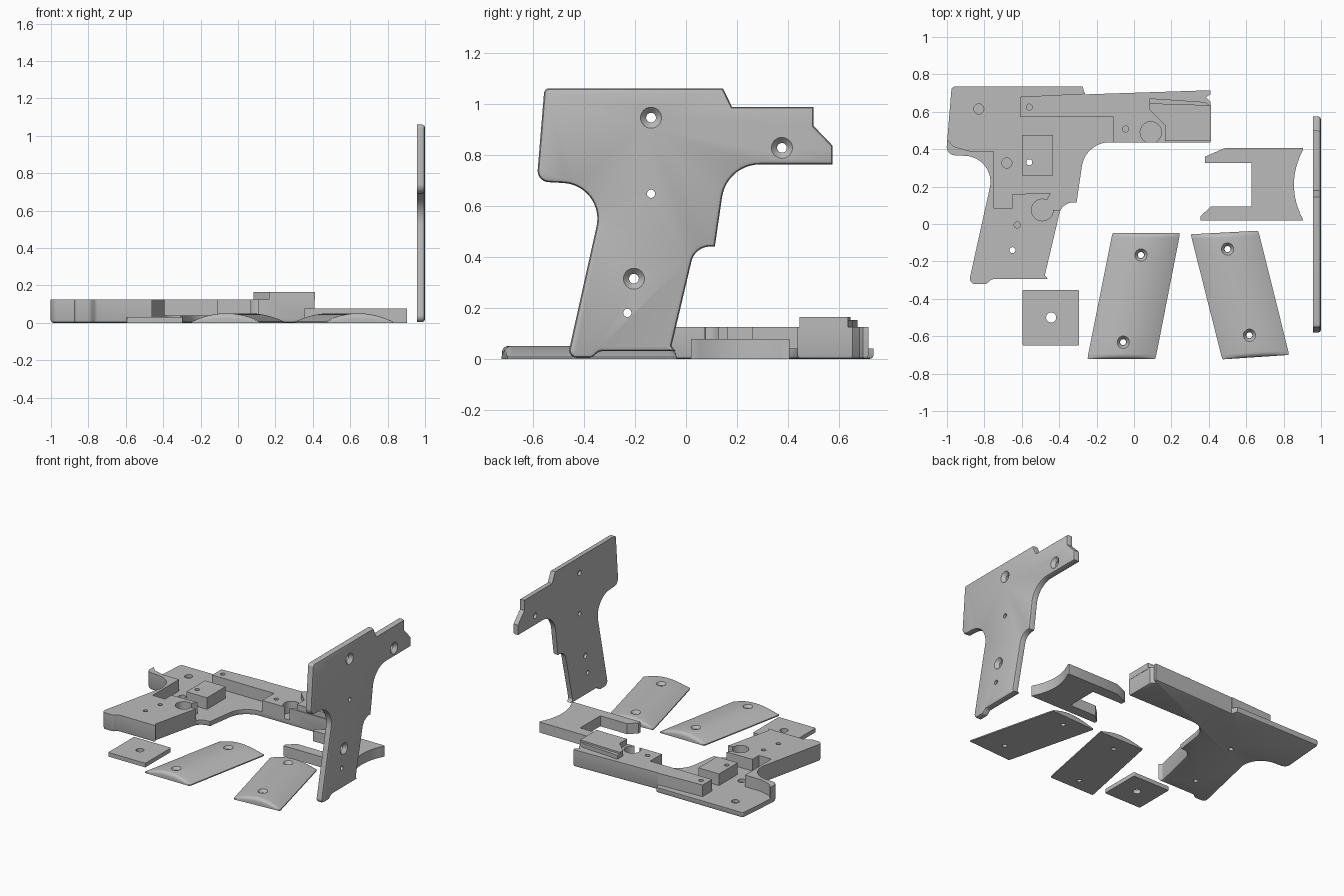
import bpy, bmesh, math
from mathutils import Vector, Matrix

if "Cube" in bpy.data.objects:
    bpy.data.objects.remove(bpy.data.objects["Cube"])

grey = bpy.data.materials.new("plain grey")
grey.diffuse_color = (0.5, 0.5, 0.5, 1)
grey.use_nodes = True
grey.node_tree.nodes["Principled BSDF"].inputs["Base Color"].default_value = grey.diffuse_color


def fillet(corners):
    """Turn (x, y[, radius]) corners into a rounded outline."""
    out = []
    n = len(corners)
    for i, c in enumerate(corners):
        p = Vector(c[:2])
        r = c[2] if len(c) > 2 else 0
        if not r:
            out.append(p)
            continue
        a = (Vector(corners[i - 1][:2]) - p).normalized()
        b = (Vector(corners[(i + 1) % n][:2]) - p).normalized()
        half = a.angle(b) / 2
        t = r / math.tan(half)
        centre = p + (a + b).normalized() * r / math.sin(half)
        s, e = p + a * t - centre, p + b * t - centre
        turn = s.angle_signed(e)
        steps = max(3, int(abs(turn) / 0.12))
        for k in range(steps + 1):
            ang = -turn * k / steps
            out.append(centre + Matrix.Rotation(ang, 2) @ s)
    return out


def add_mesh(name, bm):
    bmesh.ops.recalc_face_normals(bm, faces=bm.faces)
    me = bpy.data.meshes.new(name)
    bm.to_mesh(me)
    bm.free()
    me.materials.append(grey)
    ob = bpy.data.objects.new(name, me)
    bpy.context.collection.objects.link(ob)
    return ob


def prism(name, corners, z0, z1, chamfer=0):
    """Extrude an outline; optionally chamfer the rim of its lower face."""
    bm = bmesh.new()
    low = bm.faces.new([bm.verts.new((p.x, p.y, z0)) for p in fillet(corners)])
    rim = list(low.edges)
    ext = bmesh.ops.extrude_face_region(bm, geom=[low], use_keep_orig=True)
    bmesh.ops.translate(bm, vec=(0, 0, z1 - z0),
                        verts=[v for v in ext["geom"] if isinstance(v, bmesh.types.BMVert)])
    bmesh.ops.recalc_face_normals(bm, faces=bm.faces)
    if chamfer:
        bmesh.ops.bevel(bm, geom=rim, offset=chamfer, segments=2, profile=0.5, affect='EDGES')
    return add_mesh(name, bm)


def cone(x, y, z0, z1, r0, r1):
    bm = bmesh.new()
    bmesh.ops.create_cone(bm, cap_ends=True, segments=32, radius1=r0, radius2=r1, depth=z1 - z0,
                          matrix=Matrix.Translation((x, y, (z0 + z1) / 2)))
    return add_mesh("cutter", bm)


def cut(ob, cutters):
    for c in cutters:
        m = ob.modifiers.new("cut", 'BOOLEAN')
        m.operation, m.solver, m.object = 'DIFFERENCE', 'EXACT', c
    bpy.context.view_layer.update()
    me = bpy.data.meshes.new_from_object(ob.evaluated_get(bpy.context.evaluated_depsgraph_get()))
    ob.modifiers.clear()
    ob.data = me
    for c in cutters:
        bpy.data.objects.remove(c)


def finish(ob, angle=35):
    bpy.ops.object.select_all(action='DESELECT')
    ob.select_set(True)
    bpy.context.view_layer.objects.active = ob
    bpy.ops.object.shade_smooth_by_angle(angle=math.radians(angle))


# Outline shared by the frame and the upright cover, differing in the nose
def outline(nose):
    return [(-0.555, 1.06, 0.02), (0.145, 1.06)] + nose + [
        (0.16, 0.762, 0.15), (0.113, 0.44), (0.035, 0.44, 0.075), (-0.057, 0.05, 0.01),
        (-0.04, 0.03), (-0.34, 0.03, 0.03), (-0.37, 0.004, 0.03), (-0.465, 0.004, 0.03),
        (-0.315, 0.68, 0.14), (-0.585, 0.695, 0.045)]


# Upright side cover: modelled flat, outer face down, then stood up facing +x
cover = prism("side_cover", outline([(0.18, 0.988), (0.5, 0.988), (0.5, 0.913),
                                     (0.575, 0.835), (0.575, 0.762)]), 0, 0.043, 0.016)
holes = []
for y, z in ((-0.137, 0.945), (0.376, 0.827), (-0.204, 0.314)):
    holes += [cone(y, z, -0.02, 0.1, 0.019, 0.019), cone(y, z, -0.002, 0.024, 0.043, 0.019)]
for y, z in ((-0.137, 0.647), (-0.23, 0.18)):
    holes.append(cone(y, z, -0.02, 0.1, 0.016, 0.016))
cut(cover, holes)
cover.data.transform(Matrix(((0, 0, -1, 1), (1, 0, 0, 0), (0, 1, 0, 0), (0, 0, 0, 1))))
cover.data.flip_normals() if Matrix(((0, 0, -1), (1, 0, 0), (0, 1, 0))).determinant() < 0 else None
finish(cover)

# Main frame: thick outline with an open pocket leaving a thin floor
frame = prism("main_frame", [(c[0] - 0.42, c[1] - 0.325, *c[2:]) for c in outline(
    [(0.158, 1.018), (0.83, 1.04), (0.83, 1.018), (0.805, 1.004), (0.83, 0.977), (0.83, 0.762)])],
    0, 0.125, 0.014)
pocket = prism("cutter", [(-1.1, 0.46), (-1, 0.455), (-0.965, 0.415, 0.04), (-0.88, 0.39, 0.1),
                          (-0.75, 0.39), (-0.75, 0.085), (-0.65, 0.085), (-0.65, 0.16),
                          (-0.445, 0.165), (-0.47, 0.12), (-0.43, 0.075), (-0.2, 0.075),
                          (-0.11, 0.2), (-0.11, 0.572), (-0.61, 0.572), (-0.61, 0.68),
                          (-0.2, 0.7), (-0.2, 0.9), (-1.1, 0.9)], 0.04, 0.3)
cut(frame, [pocket,
            cone(-0.49, 0.075, 0.04, 0.3, 0.058, 0.058),
            cone(0.09, 0.49, 0.04, 0.3, 0.057, 0.057),
            cone(-0.65, -0.14, -0.1, 0.3, 0.016, 0.016),
            cone(-0.56, 0.33, -0.1, 0.3, 0.016, 0.016),
            cone(-0.625, -0.005, 0.04, 0.3, 0.016, 0.016),
            cone(-0.56, 0.625, 0.04, 0.3, 0.016, 0.016),
            cone(-0.045, 0.508, 0.04, 0.3, 0.016, 0.016),
            cone(-0.83, 0.615, 0.018, 0.3, 0.027, 0.027),
            cone(-0.68, 0.326, 0.018, 0.3, 0.027, 0.027)])
finish(frame)

# Square post standing on the pocket floor
post = prism("square_post", [(-0.6, 0.26), (-0.433, 0.26), (-0.433, 0.475), (-0.6, 0.475)], 0.038, 0.125)
cut(post, [cone(-0.56, 0.33, -0.1, 0.3, 0.016, 0.016)])
finish(post)

# Raised nose block with a lower ledge along its inner side
block = prism("nose_block", [(0.083, 0.645), (0.083, 0.61), (0.165, 0.53), (0.165, 0.445),
                             (0.412, 0.445), (0.412, 0.635)], 0.12, 0.165)
cut(block, [cone(0.09, 0.49, 0.04, 0.3, 0.057, 0.057)])
finish(block)
finish(prism("nose_ledge", [(0.083, 0.672), (0.083, 0.64), (0.412, 0.63), (0.38, 0.652)], 0.12, 0.153))

# U-shaped bracket with a concave right end
hollow = [(0.855 + 0.048 * (k / 6) ** 2, 0.21 + 0.185 * k / 6) for k in range(-6, 7)]
finish(prism("bracket", [(0.485, 0.406), (0.38, 0.36), (0.38, 0.326), (0.627, 0.326), (0.627, 0.094),
                         (0.41, 0.094), (0.355, 0.04), (0.355, 0.02), (0.903, 0.02)] + hollow
             + [(0.903, 0.406)], 0, 0.077))

# Small square plate with a centre hole
plate = prism("square_plate", [(-0.595, -0.65, 0.006), (-0.295, -0.65, 0.006),
                               (-0.295, -0.352, 0.006), (-0.595, -0.352, 0.006)], 0, 0.03)
cut(plate, [cone(-0.443, -0.5, -0.1, 0.2, 0.027, 0.027)])
finish(plate)


# Domed grip panels with rounded ends
def grip(name, tl, tr, br, bl, screws):
    quad = [Vector(p) for p in (tl, tr, br, bl)]
    us = [-math.cos(math.pi * k / 24) for k in range(25)]
    ends = [0.04 * (1 - math.cos(math.pi / 2 * k / 6)) for k in range(7)]
    vs = ends + [0.2, 0.4, 0.6, 0.8] + [1 - e for e in reversed(ends)]
    bm = bmesh.new()
    top, low = [], []
    for v in vs:
        e = min(1, min(v, 1 - v) / 0.04)
        end = math.sqrt(max(0, 1 - (1 - e) ** 2))
        row_t, row_l = [], []
        for u in us:
            s = (u * (1 - 0.02 * (1 - end)) + 1) / 2
            p = quad[0].lerp(quad[1], s).lerp(quad[3].lerp(quad[2], s), v)
            z = 0.008 + 0.043 * (1 - u * u) * (0.35 + 0.65 * end)
            row_t.append(bm.verts.new((p.x, p.y, z)))
            row_l.append(bm.verts.new((p.x, p.y, 0)))
        top.append(row_t)
        low.append(row_l)
    for j in range(len(vs) - 1):
        for i in range(24):
            for g in (top, low):
                bm.faces.new((g[j][i], g[j][i + 1], g[j + 1][i + 1], g[j + 1][i]))
        for i in (0, 24):
            bm.faces.new((top[j][i], top[j + 1][i], low[j + 1][i], low[j][i]))
    for i in range(24):
        for j in (0, len(vs) - 1):
            bm.faces.new((top[j][i], top[j][i + 1], low[j][i + 1], low[j][i]))
    ob = add_mesh(name, bm)
    cutters = []
    for x, y in screws:
        cutters += [cone(x, y, -0.1, 0.2, 0.016, 0.016), cone(x, y, 0.03, 0.06, 0.018, 0.04)]
    cut(ob, cutters)
    finish(ob, 40)


grip("left_grip_panel", (-0.115, -0.047), (0.247, -0.047), (0.115, -0.722), (-0.25, -0.722),
     [(0.037, -0.166), (-0.058, -0.632)])
grip("right_grip_panel", (0.303, -0.055), (0.665, -0.036), (0.83, -0.7), (0.472, -0.724),
     [(0.5, -0.134), (0.617, -0.595)])
